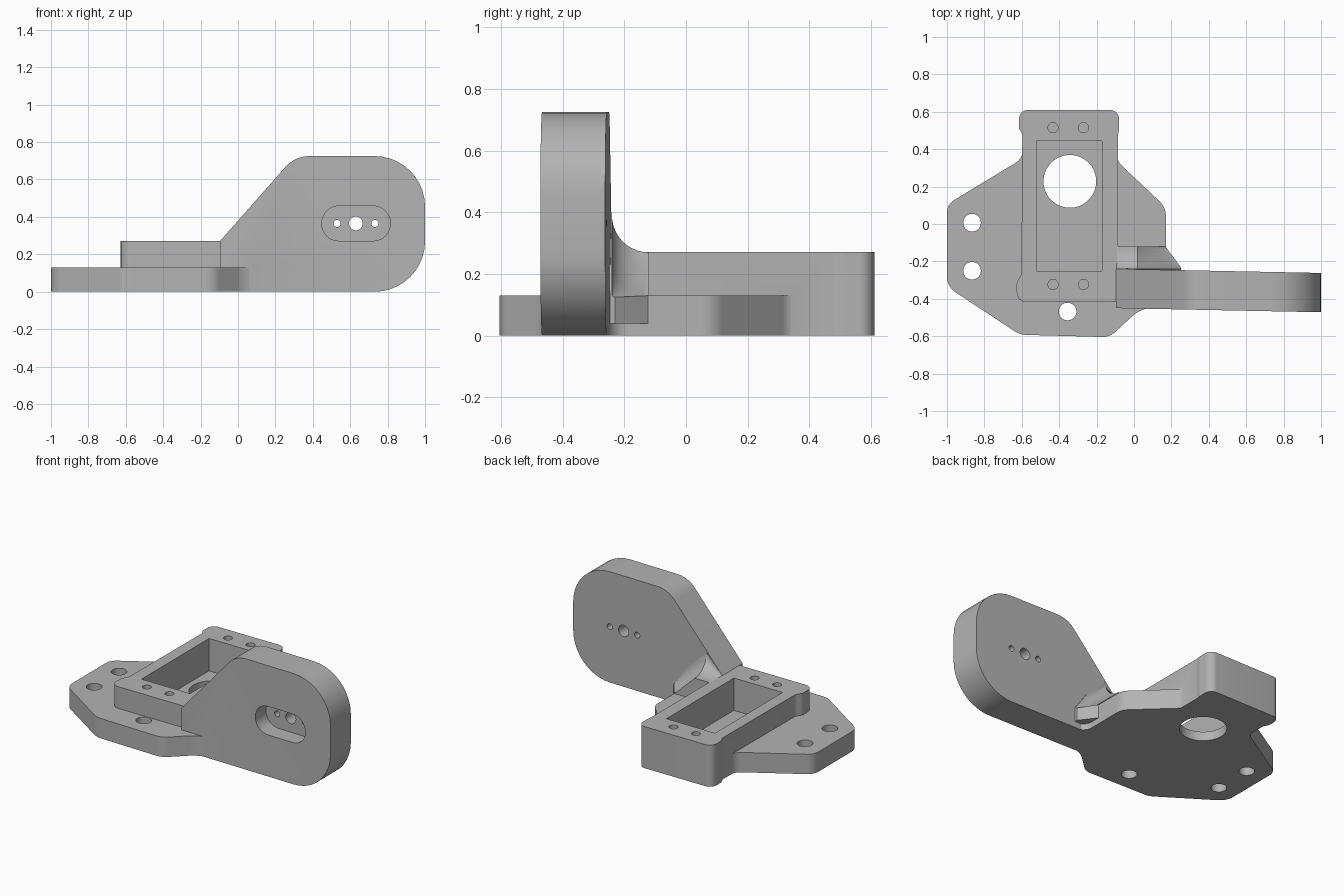
import bpy
import math
from mathutils import Vector

cube = bpy.data.objects.get("Cube")
if cube:
    bpy.data.objects.remove(cube, do_unlink=True)

grey = bpy.data.materials.new("plain_grey")
grey.use_nodes = True
grey.diffuse_color = (0.45, 0.45, 0.45, 1)
grey.node_tree.nodes["Principled BSDF"].inputs["Base Color"].default_value = (0.45, 0.45, 0.45, 1)


def rounded(points, steps=10):
    """Round every corner (x, y, radius) of a closed outline."""
    out = []
    for i, (x, y, r) in enumerate(points):
        p = Vector((x, y))
        a = Vector(points[i - 1][:2]) - p
        b = Vector(points[(i + 1) % len(points)][:2]) - p
        if r == 0:
            out.append(p)
            continue
        half = a.angle(b) / 2
        reach = min(r / math.tan(half), a.length * 0.49, b.length * 0.49)
        r = reach * math.tan(half)
        a.normalize()
        b.normalize()
        centre = p + (a + b).normalized() * (r / math.sin(half))
        start, end = p + a * reach - centre, p + b * reach - centre
        sweep = start.angle_signed(end)
        for k in range(steps + 1):
            t = -sweep * k / steps
            out.append(centre + Vector((start.x * math.cos(t) - start.y * math.sin(t),
                                        start.x * math.sin(t) + start.y * math.cos(t))))
    return out


def loft(name, rings):
    """Skin a list of equal-length rings and cap both ends."""
    n = len(rings[0])
    verts = [v for ring in rings for v in ring]
    faces = [tuple(range(n))[::-1], tuple(range(len(verts) - n, len(verts)))]
    for k in range(len(rings) - 1):
        for i in range(n):
            j = (i + 1) % n
            faces.append((k * n + i, k * n + j, (k + 1) * n + j, (k + 1) * n + i))
    mesh = bpy.data.meshes.new(name)
    mesh.from_pydata(verts, [], faces)
    mesh.materials.append(grey)
    obj = bpy.data.objects.new(name, mesh)
    bpy.context.collection.objects.link(obj)
    # consistent outward normals for the booleans
    bpy.context.view_layer.objects.active = obj
    bpy.ops.object.select_all(action='DESELECT')
    obj.select_set(True)
    bpy.ops.object.mode_set(mode='EDIT')
    bpy.ops.mesh.select_all(action='SELECT')
    bpy.ops.mesh.normals_make_consistent(inside=False)
    bpy.ops.object.mode_set(mode='OBJECT')
    return obj


def slab(name, outline, z0, z1):
    return loft(name, [[(p.x, p.y, z) for p in outline] for z in (z0, z1)])


def upright(name, outline, y0, y1):
    """Extrude an x-z outline along y, with the arm's slight skew."""
    return loft(name, [[(p.x, y - 0.02 * (p.x + 0.09), p.y) for p in outline] for y in (y0, y1)])


def circle(x, y, r, n=40):
    return [Vector((x + r * math.cos(math.tau * i / n), y + r * math.sin(math.tau * i / n)))
            for i in range(n)]


def combine(body, tool, operation):
    mod = body.modifiers.new("combine", 'BOOLEAN')
    mod.operation = operation
    mod.solver = 'EXACT'
    mod.object = tool
    bpy.context.view_layer.objects.active = body
    bpy.ops.object.modifier_apply(modifier=mod.name)
    bpy.data.objects.remove(tool, do_unlink=True)


# Base plate
body = slab("motor_bracket", rounded([
    (-1, 0.105, 0.08), (-0.595, 0.35, 0.08), (-0.595, 0.44, 0), (-0.1, 0.44, 0),
    (-0.085, 0.33, 0.07), (0.17, 0.09, 0.1), (0.17, -0.252, 0.1), (0.3, -0.256, 0),
    (0.3, -0.4, 0), (0.25, -0.445, 0), (0.04, -0.447, 0.18), (-0.13, -0.605, 0.1),
    (-0.61, -0.592, 0.12), (-1, -0.335, 0.1)]), 0, 0.13)

# Raised motor housing with wider ends
housing = slab("housing", rounded([
    (-0.615, 0.61, 0.07), (-0.615, 0.51, 0.04), (-0.597, 0.48, 0.03), (-0.602, -0.27, 0.04),
    (-0.627, -0.31, 0.04), (-0.627, -0.418, 0.08), (-0.085, -0.418, 0), (-0.085, 0.48, 0.03),
    (-0.08, 0.51, 0.04), (-0.08, 0.61, 0.07)]), 0, 0.272)

# Upright arm plate
arm = upright("arm", rounded([
    (-0.095, 0, 0), (-0.095, 0.272, 0), (0.305, 0.725, 0.17), (1, 0.725, 0.27),
    (1, 0, 0.27)]), -0.45, -0.24)


# Blend between the arm, housing and plate
def blend_ring(x, base, size, top=1):
    ring = [(x, -0.35, 0.04), (x, -0.24 + size, 0.04)]
    for k in range(11):
        t = math.pi / 2 * k / 10
        ring.append((x, -0.24 + size * (1 - math.sin(t)), min(top, base + size * (1 - math.cos(t)))))
    return ring + [(x, -0.35, min(top, base + size))]


blend = loft("blend", [blend_ring(-0.094, 0.27, 0.12, 0.271), blend_ring(0.02, 0.27, 0.12),
                       blend_ring(0.168, 0.13, 0.12), blend_ring(0.25, 0.125, 0.01)])
for part in (housing, arm, blend):
    combine(body, part, 'UNION')

# Motor pocket and the round opening in its floor
pocket = [Vector(p) for p in ((-0.522, -0.252), (-0.17, -0.252), (-0.17, 0.445), (-0.522, 0.445))]
cutters = [slab("pocket", pocket, 0.06, 0.5),
           slab("shaft_opening", circle(-0.343, 0.228, 0.141, 64), -0.1, 0.1)]

# Mounting holes in the plate, blind screw holes in the housing
for x, y in ((-0.866, 0.007), (-0.866, -0.25), (-0.355, -0.468)):
    cutters.append(slab("mounting_hole", circle(x, y, 0.047), -0.1, 0.5))
for x in (-0.433, -0.27):
    for y in (0.515, -0.323):
        cutters.append(slab("screw_hole", circle(x, y, 0.027), 0.08, 0.5))

# Horn slot on the front of the arm, with three through holes
slot = rounded([(0.448, 0.272, 0.092), (0.814, 0.272, 0.092),
                (0.814, 0.458, 0.092), (0.448, 0.458, 0.092)])
cutters.append(upright("horn_slot", slot, -0.7, -0.34))
for x, r in ((0.53, 0.019), (0.63, 0.037), (0.732, 0.019)):
    cutters.append(upright("horn_hole", circle(x, 0.365, r), -0.7, 0))

for cutter in cutters:
    combine(body, cutter, 'DIFFERENCE')

bpy.ops.object.select_all(action='DESELECT')
body.select_set(True)
bpy.context.view_layer.objects.active = body
bpy.ops.object.shade_smooth_by_angle(angle=math.radians(30))
